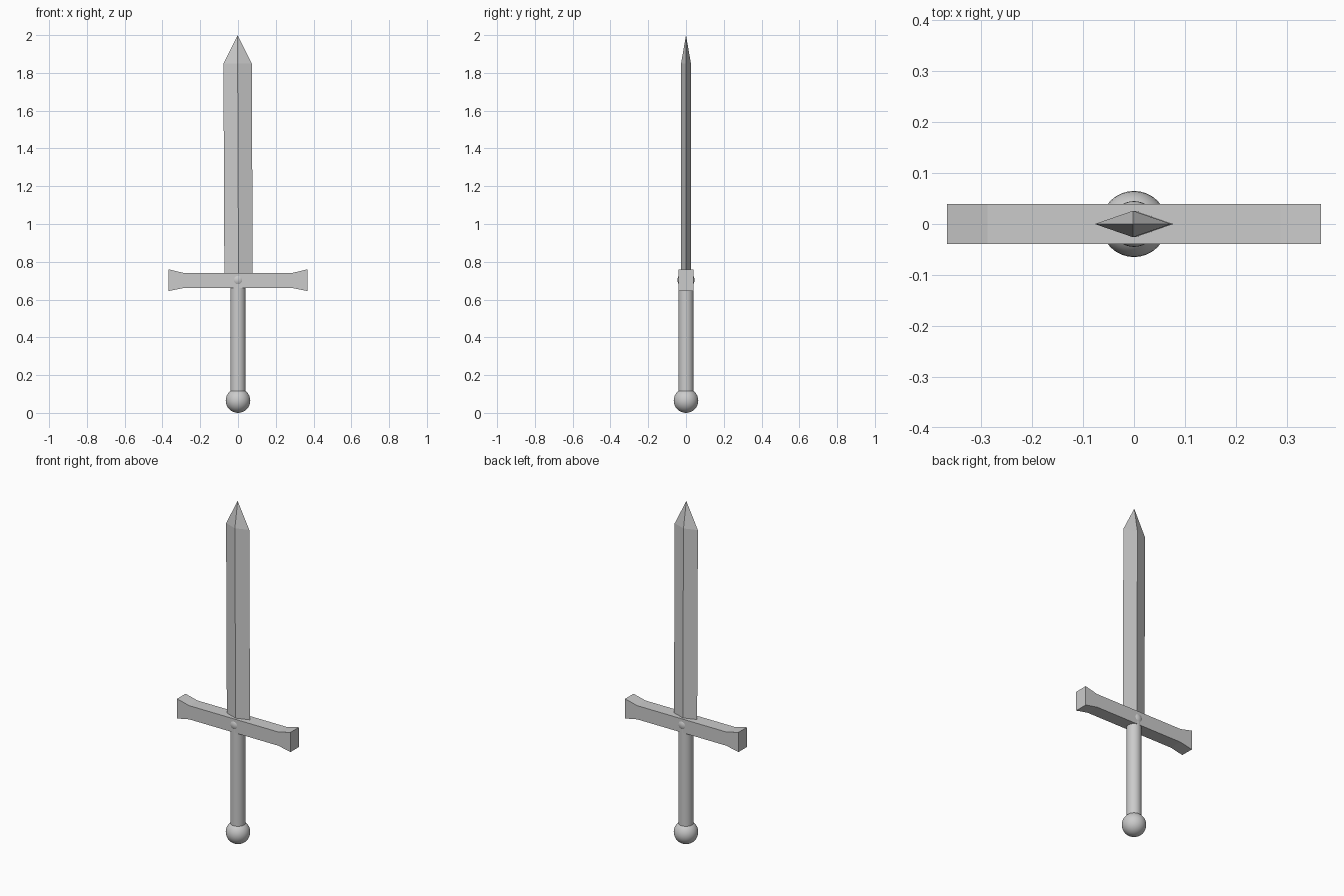
import bpy, bmesh

if "Cube" in bpy.data.objects:
    bpy.data.objects.remove(bpy.data.objects["Cube"])


def make_object(name, bm):
    bmesh.ops.recalc_face_normals(bm, faces=bm.faces[:])
    mesh = bpy.data.meshes.new(name)
    bm.to_mesh(mesh)
    bm.free()
    obj = bpy.data.objects.new(name, mesh)
    bpy.context.collection.objects.link(obj)
    return obj


def smooth(obj):
    bpy.context.view_layer.objects.active = obj
    obj.select_set(True)
    bpy.ops.object.shade_smooth_by_angle()
    obj.select_set(False)


# Blade: diamond section, leaning very slightly, drawn to a point
bm = bmesh.new()
rings = []
for cx, z in ((0.003, 0.70), (-0.002, 1.85)):
    rings.append([bm.verts.new((cx + x, y, z))
                  for x, y in ((-0.075, 0), (0, -0.026), (0.075, 0), (0, 0.026))])
tip = bm.verts.new((-0.002, 0, 2.0))
low, high = rings
for i in range(4):
    j = (i + 1) % 4
    bm.faces.new((low[i], low[j], high[j], high[i]))
    bm.faces.new((high[i], high[j], tip))
bm.faces.new(low[::-1])
make_object("blade", bm)

# Crossguard: bar with flared ends, extruded through its depth
right = [(0.288, 0.661), (0.367, 0.645), (0.367, 0.76), (0.288, 0.741)]
outline = right + [(-x, z) for x, z in reversed(right)]
bm = bmesh.new()
face = bm.faces.new([bm.verts.new((x, -0.039, z)) for x, z in outline])
moved = bmesh.ops.extrude_face_region(bm, geom=[face])["geom"]
bmesh.ops.translate(bm, vec=(0, 0.078, 0),
                    verts=[v for v in moved if isinstance(v, bmesh.types.BMVert)])
make_object("crossguard", bm)

# Grip
bpy.ops.mesh.primitive_cylinder_add(vertices=32, radius=0.04, depth=0.58,
                                    location=(0, 0, 0.39))
grip = bpy.context.object
grip.name = "grip"
smooth(grip)

# Pommel ball, and the stud showing on both faces of the guard
for name, radius, z in (("pommel", 0.065, 0.065), ("guard_stud", 0.045, 0.703)):
    bpy.ops.mesh.primitive_uv_sphere_add(segments=32, ring_count=16,
                                         radius=radius, location=(0, 0, z))
    ball = bpy.context.object
    ball.name = name
    smooth(ball)
